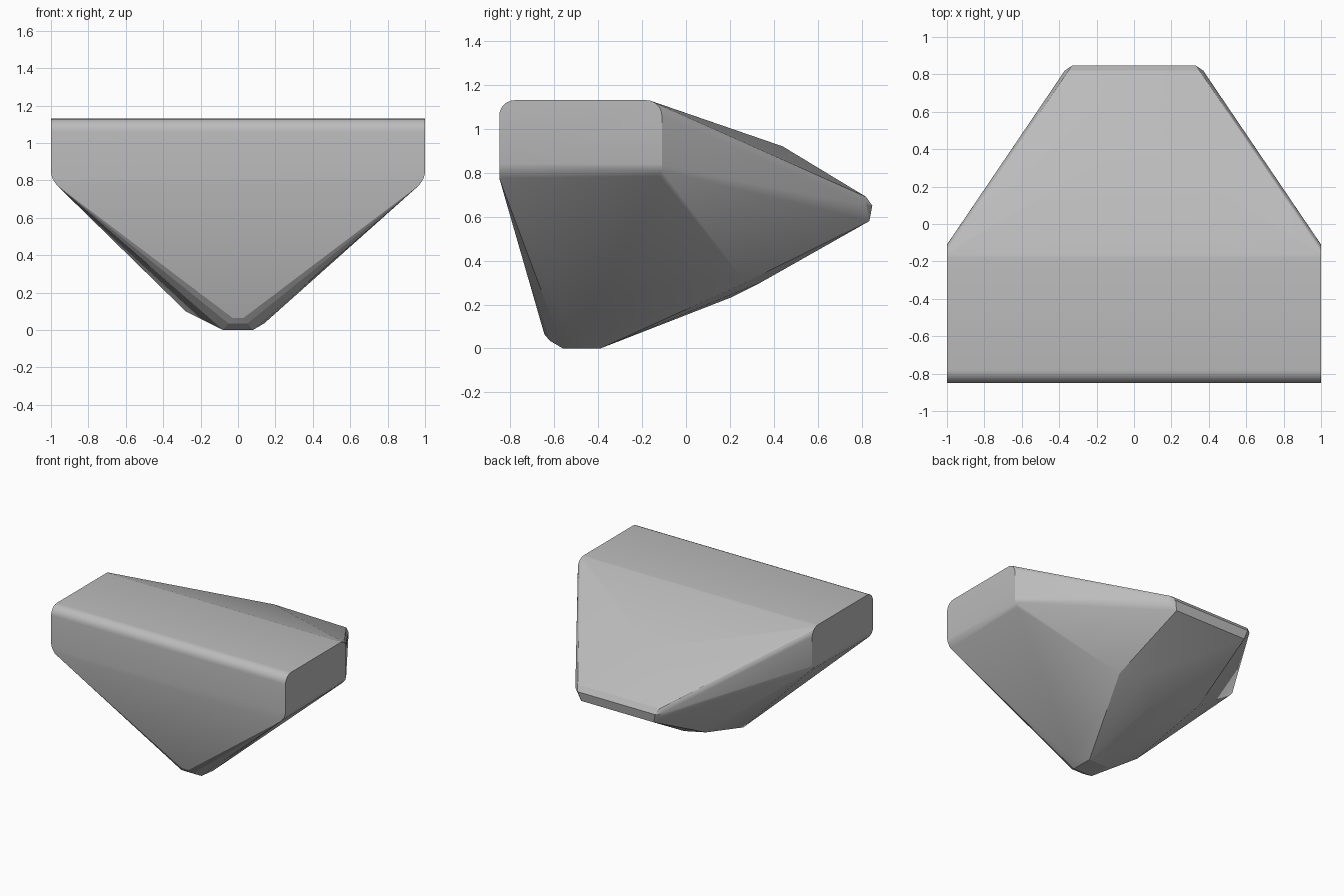
import bpy, bmesh
from math import cos, sin, radians

if "Cube" in bpy.data.objects:
    bpy.data.objects.remove(bpy.data.objects["Cube"])

grey = bpy.data.materials.new("stone grey")
grey.use_nodes = True
colour = (0.5, 0.5, 0.5, 1)
grey.diffuse_color = colour
grey.node_tree.nodes["Principled BSDF"].inputs["Base Color"].default_value = colour


def arc(cy, cz, r, start):
    """Quarter round in the side plane."""
    return [(cy + r * cos(radians(start + a)), cz + r * sin(radians(start + a)))
            for a in range(0, 91, 15)]


def both(points):
    """Points repeated on the left and right."""
    return [(s * x, y, z) for x, y, z in points for s in (1, -1)]


# Wide bar with rounded upper edges and softened lower edges
profile = arc(-0.18, 1.06, 0.07, 0) + arc(-0.78, 1.06, 0.07, 90)
bar = [(1, y, z) for y, z in profile]
bar += [(1, -0.11, 0.84), (1, -0.85, 0.84), (0.992, -0.11, 0.81),
        (0.992, -0.85, 0.81), (0.97, -0.12, 0.785), (0.97, -0.85, 0.775)]

# Narrow blunt end at the back
tail = [(0.35, 0.82, 0.69), (0.37, 0.82, 0.66), (0.33, 0.848, 0.65), (0.31, 0.835, 0.58)]

# Keel tip and the corners of the underside
keel = [(0.08, -0.56, 0), (0.08, -0.39, 0), (0.03, -0.645, 0.065),
        (0.05, -0.62, 0.035), (0.14, -0.5, 0.035)]
belly = [(0.36, 0.27, 0.3), (0.22, 0.34, 0.3)]

# Single points: roof peak, belly ridge and the chipped corner on one side
single = [(0, 0.44, 0.92), (0, 0.2, 0.23), (-0.28, -0.3, 0.1)]

bm = bmesh.new()
for p in both(bar + tail + keel + belly) + single:
    bm.verts.new(p)
hull = bmesh.ops.convex_hull(bm, input=bm.verts)
loose = {g for g in hull["geom_interior"] + hull["geom_unused"]
         if isinstance(g, bmesh.types.BMVert)}
bmesh.ops.delete(bm, geom=list(loose), context="VERTS")
bmesh.ops.dissolve_limit(bm, angle_limit=radians(0.5), verts=bm.verts, edges=bm.edges)
bmesh.ops.recalc_face_normals(bm, faces=bm.faces)

mesh = bpy.data.meshes.new("faceted_rock")
bm.to_mesh(mesh)
bm.free()
mesh.materials.append(grey)
rock = bpy.data.objects.new("faceted_rock", mesh)
bpy.context.collection.objects.link(rock)
bpy.ops.object.select_all(action="DESELECT")
rock.select_set(True)
bpy.context.view_layer.objects.active = rock
bpy.ops.object.shade_smooth_by_angle(angle=radians(18))
